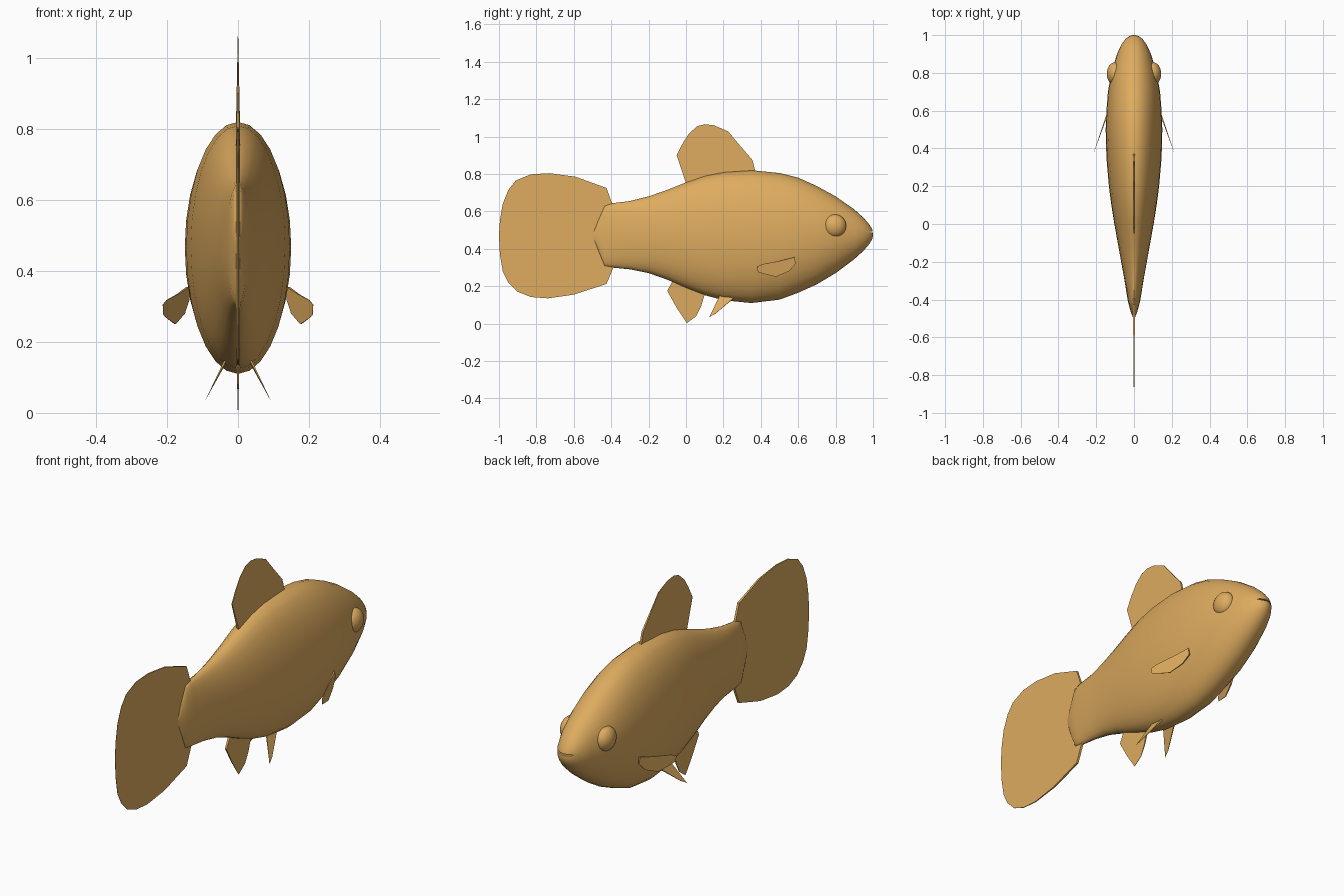
import bpy, math
from mathutils import Vector

if "Cube" in bpy.data.objects:
    bpy.data.objects.remove(bpy.data.objects["Cube"])

gold = bpy.data.materials.new("golden scales")
gold.use_nodes = True
gold.diffuse_color = (0.73, 0.41, 0.115, 1)
gold.node_tree.nodes["Principled BSDF"].inputs["Base Color"].default_value = gold.diffuse_color


def make(name, verts, faces, smooth=None):
    mesh = bpy.data.meshes.new(name)
    mesh.from_pydata(verts, [], faces)
    mesh.materials.append(gold)
    obj = bpy.data.objects.new(name, mesh)
    bpy.context.collection.objects.link(obj)
    bpy.ops.object.select_all(action="DESELECT")
    obj.select_set(True)
    bpy.context.view_layer.objects.active = obj
    bpy.ops.object.mode_set(mode="EDIT")
    bpy.ops.mesh.select_all(action="SELECT")
    bpy.ops.mesh.normals_make_consistent(inside=False)
    bpy.ops.object.mode_set(mode="OBJECT")
    if smooth:
        bpy.ops.object.shade_smooth_by_angle(angle=math.radians(smooth))
    return obj


def ellipsoid(name, centre, radii):
    bpy.ops.mesh.primitive_uv_sphere_add(segments=24, ring_count=16, radius=1, location=centre)
    obj = bpy.context.object
    obj.name = name
    obj.scale = radii
    bpy.ops.object.transform_apply(location=False)
    obj.data.materials.append(gold)
    bpy.ops.object.shade_smooth()
    return obj


def fin(name, outline, root, tip, thick=0.006):
    """Flat blade that thins evenly from root to tip."""
    pts = [Vector(p) for p in outline]
    root, axis = Vector(root), Vector(tip) - Vector(root)
    normal = Vector()
    for a, b in zip(pts, pts[1:] + pts[:1]):
        normal += a.cross(b)
    normal.normalize()
    n = len(pts)
    verts = []
    for side in (1, -1):
        for p in pts:
            f = (p - root).dot(axis) / axis.length_squared
            verts.append(p + normal * side * thick * max(0.1, 1 - f))
    faces = [list(range(n)), list(range(2 * n - 1, n - 1, -1))]
    faces += [[i, i + n, (i + 1) % n + n, (i + 1) % n] for i in range(n)]
    return make(name, verts, faces)


# Body: oval sections as (y, top, bottom, half width)
sections = [
    (-0.498, 0.485, 0.46, 0.004), (-0.47, 0.555, 0.39, 0.016), (-0.435, 0.632, 0.305, 0.026),
    (-0.40, 0.643, 0.30, 0.034), (-0.30, 0.655, 0.29, 0.050), (-0.20, 0.68, 0.27, 0.068),
    (-0.10, 0.715, 0.235, 0.086), (0.0, 0.755, 0.19, 0.104), (0.10, 0.79, 0.152, 0.12),
    (0.20, 0.81, 0.125, 0.133), (0.35, 0.82, 0.11, 0.146), (0.50, 0.805, 0.128, 0.15),
    (0.60, 0.78, 0.165, 0.146), (0.70, 0.735, 0.21, 0.138), (0.80, 0.68, 0.27, 0.12),
    (0.90, 0.61, 0.345, 0.09), (0.95, 0.565, 0.39, 0.067), (0.98, 0.53, 0.425, 0.045),
    (0.995, 0.505, 0.45, 0.024), (1.0, 0.488, 0.467, 0.008),
]
N = 28
verts = []
for y, top, bottom, w in sections:
    for k in range(N):
        a = math.tau * k / N
        verts.append((w * math.sin(a), y, (top + bottom) / 2 + (top - bottom) / 2 * math.cos(a)))
faces = [[r * N + k, r * N + (k + 1) % N, (r + 1) * N + (k + 1) % N, (r + 1) * N + k]
         for r in range(len(sections) - 1) for k in range(N)]
faces += [list(range(N)), list(range(len(verts) - N, len(verts)))]
body = make("body", verts, faces)

# Mouth: thin slit across the snout
slit = ellipsoid("mouth_cutter", (0, 0.99, 0.49), (0.05, 0.025, 0.004))
slit.hide_render = True
cut = body.modifiers.new("mouth", "BOOLEAN")
cut.operation = "DIFFERENCE"
cut.object = slit
bpy.ops.object.select_all(action="DESELECT")
body.select_set(True)
bpy.context.view_layer.objects.active = body
bpy.ops.object.modifier_apply(modifier="mouth")
bpy.data.objects.remove(slit)
bpy.ops.object.shade_smooth_by_angle(angle=math.radians(50))


# Fins on the centre line, outlined as (y, z)
def middle(points):
    return [(0, y, z) for y, z in points]


fin("tail_fin", middle([
    (-0.38, 0.60), (-0.425, 0.725), (-0.59, 0.785), (-0.73, 0.804), (-0.83, 0.798),
    (-0.91, 0.765), (-0.95, 0.715), (-0.98, 0.64), (-0.995, 0.55), (-1.0, 0.47),
    (-0.995, 0.37), (-0.98, 0.28), (-0.95, 0.22), (-0.90, 0.17), (-0.83, 0.142),
    (-0.74, 0.135), (-0.60, 0.155), (-0.425, 0.212), (-0.38, 0.32)]),
    (0, -0.38, 0.47), (0, -1, 0.47))
fin("dorsal_fin", middle([
    (0.01, 0.72), (-0.05, 0.90), (-0.02, 0.96), (0.015, 1.015), (0.06, 1.055),
    (0.10, 1.066), (0.15, 1.06), (0.225, 1.028), (0.29, 0.95), (0.355, 0.875), (0.38, 0.78)]),
    (0, 0.17, 0.75), (0, 0.1, 1.07))
fin("anal_fin", middle([
    (-0.06, 0.25), (-0.10, 0.175), (-0.05, 0.085), (0.005, 0.003),
    (0.055, 0.04), (0.08, 0.09), (0.11, 0.19)]),
    (0, 0.02, 0.22), (0, 0.0, 0.0))

# Paired eyes and fins
pectoral = [(0.58, 0.355), (0.585, 0.32), (0.55, 0.28), (0.48, 0.25),
            (0.42, 0.265), (0.385, 0.275), (0.38, 0.305), (0.41, 0.318), (0.50, 0.335)]
pelvic = [(0.035, 0.18, 0.15), (0.092, 0.125, 0.035), (0.082, 0.16, 0.055), (0.035, 0.265, 0.145)]
for side, s in (("left", 1), ("right", -1)):
    ellipsoid(side + "_eye", (s * 0.098, 0.795, 0.522), (0.046, 0.062, 0.062))
    fin(side + "_pectoral_fin", [(s * (0.142 + (0.58 - y) * 0.35), y, z) for y, z in pectoral],
        (s * 0.142, 0.58, 0.33), (s * 0.212, 0.38, 0.29), 0.004)
    fin(side + "_pelvic_fin", [(s * x, y, z) for x, y, z in pelvic],
        (s * 0.035, 0.22, 0.14), (s * 0.092, 0.125, 0.035), 0.003)
